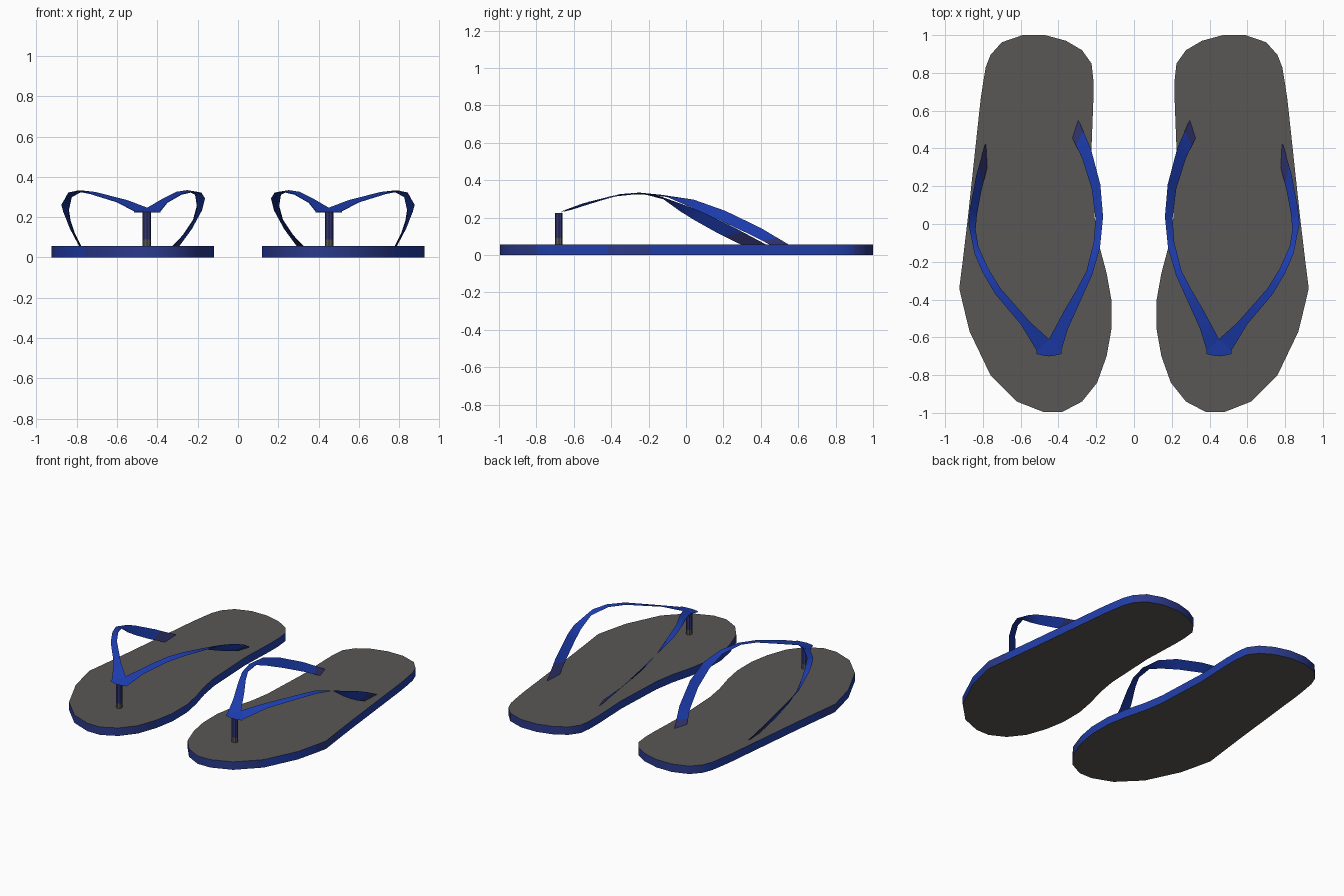
import bpy, bmesh, math
from mathutils import Vector

if "Cube" in bpy.data.objects:
    bpy.data.objects.remove(bpy.data.objects["Cube"])


def material(name, rgb):
    m = bpy.data.materials.new(name)
    m.diffuse_color = (*rgb, 1)
    m.use_nodes = True
    m.node_tree.nodes["Principled BSDF"].inputs["Base Color"].default_value = m.diffuse_color
    return m


GREY = material("grey foam", (0.102, 0.096, 0.094))
BLUE = material("blue rubber", (0.013, 0.049, 0.46))
RIM = material("deep blue rim", (0.015, 0.048, 0.40))
DULL = material("dull blue rim", (0.024, 0.042, 0.26))
NAVY = material("muted navy", (0.032, 0.036, 0.17))


def finish(bm, name, mats, thickness=0):
    """Turn a bmesh into a smooth-shaded object mirrored into a pair."""
    me = bpy.data.meshes.new(name)
    bmesh.ops.recalc_face_normals(bm, faces=bm.faces)
    bm.to_mesh(me)
    bm.free()
    ob = bpy.data.objects.new(name, me)
    bpy.context.collection.objects.link(ob)
    for m in mats:
        me.materials.append(m)
    if thickness:
        s = ob.modifiers.new("thickness", 'SOLIDIFY')
        s.thickness = thickness
        s.offset = 0
        s.use_rim = False
    mir = ob.modifiers.new("pair", 'MIRROR')
    mir.use_mirror_merge = False
    bpy.ops.object.select_all(action='DESELECT')
    ob.select_set(True)
    bpy.context.view_layer.objects.active = ob
    bpy.ops.object.shade_smooth_by_angle(angle=math.radians(35))
    return ob


# Sole: foot outline extruded upward, grey faces, rim duller at toe, heel and ball
outline = [(.47, 1), (.59, 1), (.70, .962), (.76, .895), (.785, .83), (.80, .74), (.812, .66),
           (.88, .03), (.906, -.19), (.925, -.34), (.907, -.42), (.87, -.57), (.76, -.80),
           (.62, -.94), (.48, -.995), (.38, -.995), (.275, -.94), (.195, -.84), (.145, -.70),
           (.12, -.56), (.12, -.40), (.145, -.26), (.185, -.11), (.208, .03),
           (.225, .40), (.215, .66), (.215, .76), (.225, .85), (.275, .92), (.36, .97)]
bm = bmesh.new()
base = bm.faces.new([bm.verts.new((x, y, 0)) for x, y in outline])
ext = bmesh.ops.extrude_face_region(bm, geom=[base], use_keep_orig=True)
top = [v for v in ext['geom'] if isinstance(v, bmesh.types.BMVert)]
bmesh.ops.translate(bm, verts=top, vec=(0, 0, 0.056))
bm.normal_update()
for f in bm.faces:
    c = f.calc_center_median()
    if abs(f.normal.z) > 0.5:
        f.material_index = 0
    elif c.y < -.75 or c.y > .87 or (c.x > .8 and -.45 < c.y < -.2):
        f.material_index = 2
    else:
        f.material_index = 1
finish(bm, "sole", [GREY, RIM, DULL])


# Straps: ribbons between an outer and an inner edge, with a dark anchored end
def strap(name, outer, inner, dark):
    bm = bmesh.new()
    rows = [(Vector(p), Vector(q)) for p, q in zip(outer, inner)]
    (p0, q0), (p1, q1) = rows[:2]
    rows.insert(1, (p0.lerp(p1, dark), q0.lerp(q1, dark)))
    verts = [(bm.verts.new(p), bm.verts.new(q)) for p, q in rows]
    for i, ((a, b), (c, d)) in enumerate(zip(verts, verts[1:])):
        bm.faces.new((a, c, d, b)).material_index = int(i == 0)
    finish(bm, name, [BLUE, NAVY], 0.004)


strap("inner_strap",
      [(.295, .55, .054), (.23, .40, .143), (.18, .21, .235), (.165, .04, .295),
       (.181, -.13, .32), (.222, -.27, .327), (.28, -.40, .313), (.35, -.555, .273),
       (.385, -.67, .23)],
      [(.325, .455, .054), (.274, .35, .108), (.222, .185, .185), (.203, .03, .255),
       (.213, -.10, .312), (.252, -.25, .332), (.305, -.35, .324), (.37, -.46, .292),
       (.45, -.61, .245)], .4)
strap("outer_strap",
      [(.785, .43, .054), (.833, .26, .145), (.867, .08, .232), (.875, 0, .263),
       (.843, -.16, .32), (.80, -.26, .329), (.735, -.37, .317), (.60, -.53, .275),
       (.515, -.67, .23)],
      [(.778, .30, .054), (.811, .17, .118), (.833, .05, .185), (.84, -.03, .235),
       (.825, -.12, .30), (.772, -.235, .33), (.708, -.34, .323), (.55, -.52, .283),
       (.45, -.61, .245)], .75)

# Toe joint: small plate where the two straps meet
bm = bmesh.new()
bm.faces.new([bm.verts.new(p) for p in
              [(.45, -.61, .245), (.515, -.67, .23), (.515, -.688, .226),
               (.47, -.698, .224), (.43, -.698, .224), (.385, -.688, .226),
               (.385, -.67, .23)]])
finish(bm, "toe_joint", [BLUE], 0.004)


# Toe post: thin navy pillar on a short grey foot
def post(name, z0, z1, radius, mat):
    bm = bmesh.new()
    bmesh.ops.create_cone(bm, cap_ends=True, segments=8, radius1=radius,
                          radius2=radius, depth=z1 - z0)
    bmesh.ops.translate(bm, verts=bm.verts, vec=(.452, -.68, (z0 + z1) / 2))
    finish(bm, name, [mat])


post("toe_post", .09, .226, .021, NAVY)
post("toe_post_foot", .05, .09, .021, GREY)
